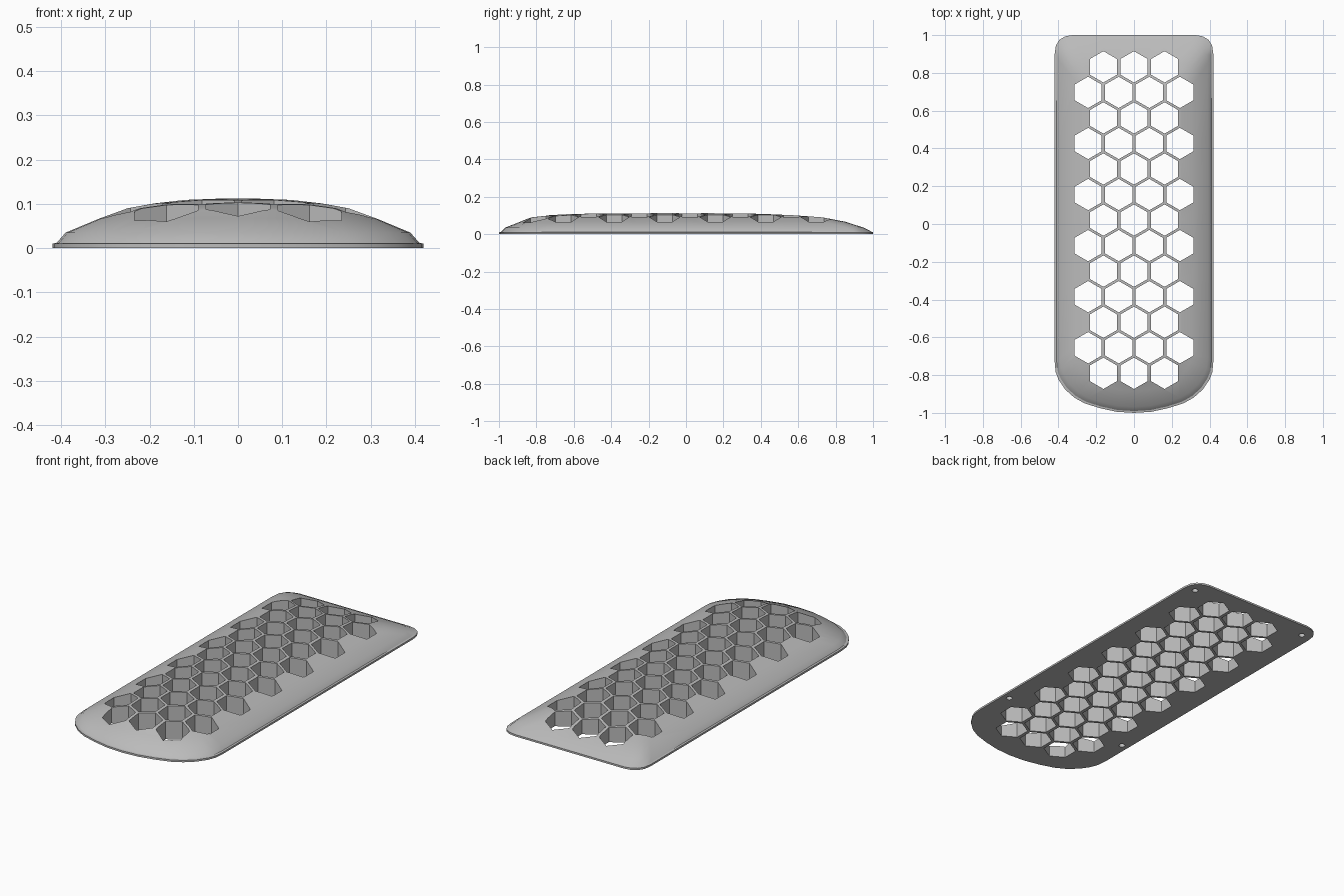
import bpy
import bmesh
import math

if "Cube" in bpy.data.objects:
    bpy.data.objects.remove(bpy.data.objects["Cube"])

grey = bpy.data.materials.new("plain grey")
grey.use_nodes = True
grey.diffuse_color = (0.5, 0.5, 0.5, 1)
grey.node_tree.nodes["Principled BSDF"].inputs["Base Color"].default_value = (0.5, 0.5, 0.5, 1)

# Half outline, front to back: bowed front edge, straight side, rounded back corner
HALF = [(0, -1), (.22, -.994), (.43, -.975), (.62, -.95), (.75, -.92), (.87, -.875),
        (.95, -.825), (.987, -.785), (1, -.73), (1, -.3), (1, .1), (1, .5), (1, .9),
        (.985, .945), (.94, .975), (.87, .993), (.78, 1), (.4, 1), (0, 1)]
OUTLINE = HALF + [(-x, y) for x, y in HALF[-2:0:-1]]

# Shell levels: half width, front y, back y, height
LEVELS = [(.42, -1, 1, 0), (.42, -1, 1, .01), (.41, -.99, .995, .012),
          (.39, -.968, .95, .035), (.313, -.885, .85, .067), (.25, -.835, .73, .09),
          (.19, -.74, .58, .101), (.12, -.6, .4, .109), (.04, -.3, .15, .112)]


def finish(bm, name):
    bmesh.ops.recalc_face_normals(bm, faces=bm.faces)
    mesh = bpy.data.meshes.new(name)
    bm.to_mesh(mesh)
    bm.free()
    mesh.materials.append(grey)
    ob = bpy.data.objects.new(name, mesh)
    bpy.context.collection.objects.link(ob)
    return ob


def prism(bm, x, y, radius, sides, bottom, top):
    rings = []
    for z in (bottom, top):
        rings.append([bm.verts.new((x + radius * math.sin(2 * math.pi * i / sides),
                                    y + radius * math.cos(2 * math.pi * i / sides), z))
                      for i in range(sides)])
    low, high = rings
    bm.faces.new(low)
    bm.faces.new(high)
    for i in range(sides):
        j = (i + 1) % sides
        bm.faces.new((low[i], low[j], high[j], high[i]))


# Domed solid plate with a thin lip
bm = bmesh.new()
rings = []
for width, front, back, z in LEVELS:
    mid, half = (front + back) / 2, (back - front) / 2
    rings.append([bm.verts.new((x * width, mid + y * half, z)) for x, y in OUTLINE])
count = len(OUTLINE)
for low, high in zip(rings, rings[1:]):
    for i in range(count):
        j = (i + 1) % count
        bm.faces.new((low[i], low[j], high[j], high[i]))
bm.faces.new(rings[0])
bm.faces.new(rings[-1])
plate = finish(bm, "honeycomb_plate")

# Honeycomb holes: alternating rows of three and four
bm = bmesh.new()
for row in range(13):
    columns = 3 + row % 2
    for col in range(columns):
        prism(bm, (col - (columns - 1) / 2) * .162, .832 - row * .1352, .083, 6, -.1, .3)

# Blind screw holes in the underside
for side in (-1, 1):
    for x, y in ((.36, .92), (.38, -.55)):
        prism(bm, side * x, y, .016, 16, -.1, .02)
cutter = finish(bm, "hole_cutter")
cutter.hide_render = True

cut = plate.modifiers.new("holes", "BOOLEAN")
cut.operation = "DIFFERENCE"
cut.solver = "EXACT"
cut.object = cutter
bpy.ops.object.select_all(action="DESELECT")
plate.select_set(True)
bpy.context.view_layer.objects.active = plate
bpy.ops.object.modifier_apply(modifier=cut.name)
bpy.data.objects.remove(cutter)
bpy.ops.object.shade_smooth_by_angle(angle=math.radians(30))
